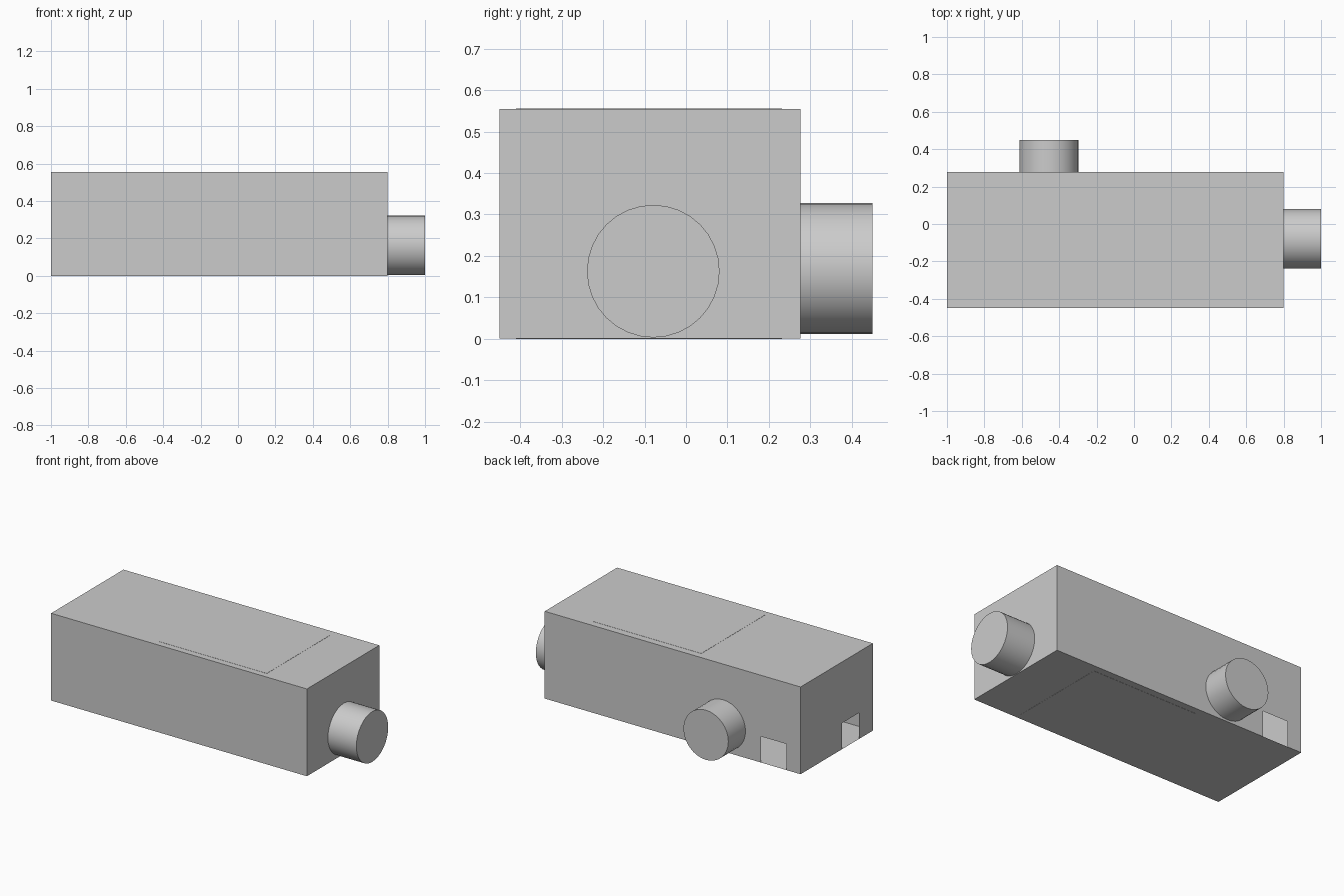
import bpy, bmesh, math

if "Cube" in bpy.data.objects:
    bpy.data.objects.remove(bpy.data.objects["Cube"])

X0, X1 = -1.0, 0.8
Y0, Y1 = -0.45, 0.277
H = 0.555
DOOR_H = 0.166


def wall_profile(a, b, door=None):
    """Wall outline in (length, height), with an optional doorway in its foot."""
    pts = [(a, 0)]
    if door:
        d0, d1 = door
        pts += [(d0, 0), (d0, DOOR_H), (d1, DOOR_H), (d1, 0)]
    return pts + [(b, 0), (b, H), (a, H)]


def block(name, lo, hi):
    bpy.ops.mesh.primitive_cube_add(size=1, location=[(l + h) / 2 for l, h in zip(lo, hi)])
    ob = bpy.context.object
    ob.name = name
    ob.scale = [h - l for l, h in zip(lo, hi)]
    return ob


def spout(name, loc, radius, depth, rot):
    bpy.ops.mesh.primitive_cylinder_add(vertices=32, radius=radius, depth=depth,
                                        location=loc, rotation=rot)
    ob = bpy.context.object
    ob.name = name
    bpy.ops.object.shade_smooth_by_angle(angle=math.radians(35))
    return ob


# Hollow thin-walled housing with two doorways at the left back corner
faces = [
    [(x, Y0, z) for x, z in wall_profile(X0, X1)],
    [(x, Y1, z) for x, z in reversed(wall_profile(X0, X1, (-0.90, -0.72)))],
    [(X1, y, z) for y, z in wall_profile(Y0, Y1)],
    [(X0, y, z) for y, z in reversed(wall_profile(Y0, Y1, (-0.31, -0.138)))],
    [(X0, Y0, H), (X1, Y0, H), (X1, Y1, H), (X0, Y1, H)],
    [(X0, Y1, 0), (X1, Y1, 0), (X1, Y0, 0), (X0, Y0, 0)],
]
bm = bmesh.new()
for f in faces:
    bm.faces.new([bm.verts.new(p) for p in f])
bmesh.ops.remove_doubles(bm, verts=bm.verts, dist=1e-4)
mesh = bpy.data.meshes.new("housing")
bm.to_mesh(mesh)
bm.free()
bpy.context.collection.objects.link(bpy.data.objects.new("housing", mesh))

# Inner block, barely proud of the top and bottom
block("inner_block", (-0.27, -0.41, -0.001), (0.49, 0.232, H + 0.001))

# Round ports on the right end and the back
spout("right_port", (0.9, -0.079, 0.163), 0.16, 0.2, (0, math.pi / 2, 0))
spout("back_port", (-0.455, (Y1 + 0.45) / 2, 0.17), 0.158, 0.45 - Y1, (math.pi / 2, 0, 0))
